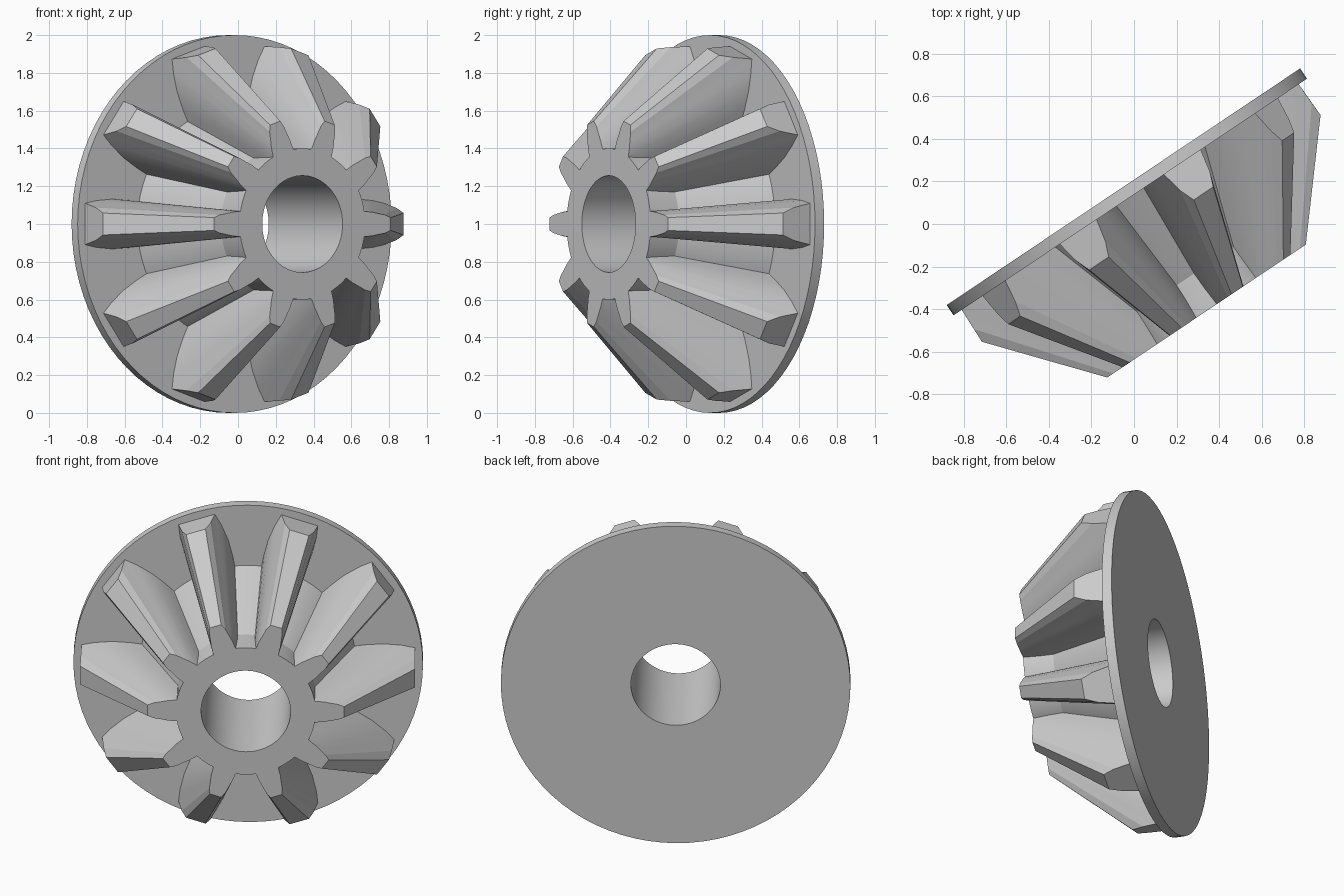
import bpy, bmesh, math
from mathutils import Matrix, Vector

if "Cube" in bpy.data.objects:
    bpy.data.objects.remove(bpy.data.objects["Cube"])

TEETH, SEGS = 10, 80
APEX, FRONT, BASE, OUTER = 1.366, 0.703, 0.05, 0.96   # distances along / around the axis
tilt = math.radians(33.8)
c, s = math.cos(tilt), math.sin(tilt)

# Local z is the gear axis, lying level and turned to the front right
place = Matrix(((-c, 0, s, -0.05),
                (-s, 0, -c, 0.175),
                (0, -1, 0, 1.0),
                (0, 0, 0, 1)))


def finish(name, bm):
    bmesh.ops.recalc_face_normals(bm, faces=bm.faces)
    mesh = bpy.data.meshes.new(name)
    bm.to_mesh(mesh)
    bm.free()
    ob = bpy.data.objects.new(name, mesh)
    bpy.context.collection.objects.link(ob)
    ob.matrix_world = place
    return ob


def lathe(name, profile):
    """Revolve a closed (radius, height) outline about the axis."""
    bm = bmesh.new()
    rings = []
    for i in range(SEGS):
        a = 2 * math.pi * i / SEGS
        rings.append([bm.verts.new((r * math.cos(a), r * math.sin(a), h)) for r, h in profile])
    n = len(profile)
    for i in range(SEGS):
        p, q = rings[i], rings[(i + 1) % SEGS]
        for j in range(n):
            k = (j + 1) % n
            bm.faces.new((p[j], q[j], q[k], p[k]))
    return finish(name, bm)


# Back plate, root cone and hub with the shaft hole, as one turned body
body = lathe("gear_body", [(0.256, 0), (1.0, 0), (1.0, 0.058), (0.62, 0.058),
                           (0.40, 0.524), (0.40, FRONT), (0.256, FRONT)])

# Half outline of a tooth at the small end: (radius, half width)
rim = OUTER * (APEX - FRONT) / (APEX - BASE)
flank = [(0.29, 0.056), (0.35, 0.064), (0.40, 0.067), (0.45, 0.063),
         (rim, 0.056), (0.53, 0.048), (0.563, 0.034)]


def add_tooth(bm, angle):
    """Tooth tapering to the cone apex, trimmed by the outer cylinder."""
    turn = Matrix.Rotation(angle, 3, 'Z')
    front, back = {}, {}
    for side in (1, -1):
        for i, (r, w) in enumerate(flank):
            p = Vector((math.sqrt(r * r - w * w), side * w, 0))
            k = min((APEX - BASE) / (APEX - FRONT), OUTER / r)
            h = APEX - k * (APEX - FRONT)
            front[side, i] = bm.verts.new(turn @ (p + Vector((0, 0, FRONT))))
            back[side, i] = bm.verts.new(turn @ (p * k + Vector((0, 0, h))))
    n = len(flank)
    loop = [(1, i) for i in range(n)] + [(-1, i) for i in reversed(range(n))]
    for a, b in zip(loop, loop[1:] + loop[:1]):
        bm.faces.new((front[a], front[b], back[b], back[a]))
    bm.faces.new([front[k] for k in loop])
    bm.faces.new([back[k] for k in loop if k[1] <= 4])     # foot in the plate
    bm.faces.new([back[k] for k in loop if k[1] >= 4])     # outer end


# Ring of teeth
bm = bmesh.new()
for t in range(TEETH):
    add_tooth(bm, 2 * math.pi * t / TEETH)
teeth = finish("gear_teeth", bm)

# Smooth the round surfaces, keep the hard edges
for ob in (body, teeth):
    bpy.ops.object.select_all(action='DESELECT')
    ob.select_set(True)
    bpy.context.view_layer.objects.active = ob
    bpy.ops.object.shade_smooth_by_angle(angle=math.radians(12))
